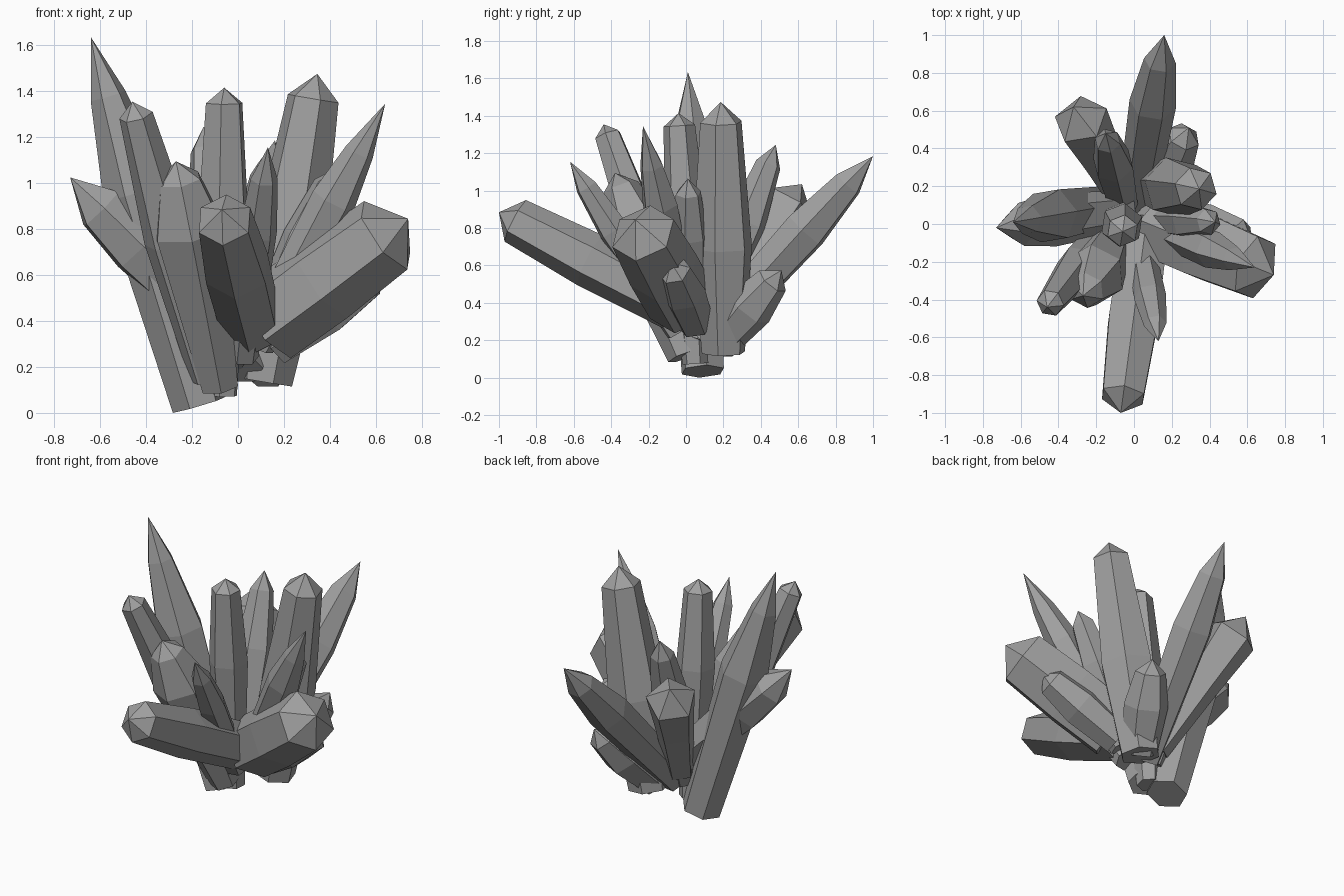
import bpy, bmesh
from math import cos, sin, radians, pi
from mathutils import Vector

if "Cube" in bpy.data.objects:
    bpy.data.objects.remove(bpy.data.objects["Cube"])

# Dark grey stone
stone = bpy.data.materials.new("dark_stone")
stone.diffuse_color = (.35, .35, .35, 1)
stone.use_nodes = True
stone.node_tree.nodes["Principled BSDF"].inputs["Base Color"].default_value = stone.diffuse_color


def crystal(name, base, tip, rings, turn=0, sides=6):
    """Faceted prism along base->tip; rings = (fraction along axis, radius)."""
    base, tip = Vector(base), Vector(tip)
    axis = tip - base
    d = axis.normalized()
    u = Vector((0, 0, 1)).cross(d).normalized()
    v = d.cross(u)
    bm = bmesh.new()
    loops = []
    for t, r in rings:
        loop = []
        for i in range(sides):
            a = radians(turn) + 2 * pi * i / sides
            loop.append(bm.verts.new(base + axis * t + (u * cos(a) + v * sin(a)) * r))
        loops.append(loop)
    apex = bm.verts.new(tip)
    bm.faces.new(loops[0][::-1])
    for i in range(sides):
        j = (i + 1) % sides
        for lo, hi in zip(loops, loops[1:]):
            bm.faces.new((lo[i], lo[j], hi[j], hi[i]))
        bm.faces.new((loops[-1][i], loops[-1][j], apex))
    bmesh.ops.recalc_face_normals(bm, faces=bm.faces[:])
    mesh = bpy.data.meshes.new(name)
    bm.to_mesh(mesh)
    bm.free()
    mesh.materials.append(stone)
    ob = bpy.data.objects.new(name, mesh)
    bpy.context.collection.objects.link(ob)
    return ob


# Upright crystals
crystal("tall_left_crystal", (-.17, .09, .04), (-.64, .01, 1.64),
        [(0, .12), (.58, .15), (.84, .08)], 30)
crystal("centre_crystal", (-.07, .05, .08), (-.06, -.04, 1.42),
        [(0, .07), (.6, .115), (.95, .085)], 15)
crystal("right_back_crystal", (.12, .2, .14), (.345, .185, 1.48),
        [(0, .12), (.42, .165), (.92, .115)], 20)
crystal("back_upright_crystal", (-.05, .08, .2), (-.15, .48, 1.25),
        [(0, .08), (.6, .11), (.9, .07)], 30)

# Front crystals
crystal("front_left_crystal", (-.13, -.01, .16), (-.46, -.44, 1.36),
        [(0, .08), (.5, .115), (.95, .075)], 30)
crystal("front_left_short_crystal", (-.08, -.01, .12), (-.27, -.38, 1.1),
        [(0, .09), (.35, .13), (.7, .17), (.92, .1)], 0)
crystal("front_low_crystal", (.06, -.03, .38), (-.07, -1.0, .89),
        [(0, .14), (.5, .15), (.91, .125)], 30)
crystal("front_slim_crystal", (.02, -.04, .25), (.13, -.62, 1.16),
        [(0, .07), (.6, .085), (.85, .06)], 0)

# Left and right crystals
crystal("left_crystal", (-.06, .07, .36), (-.73, -.02, 1.03),
        [(0, .11), (.55, .14), (.8, .115)], 0)
crystal("right_wide_crystal", (.13, -.02, .4), (.74, -.27, .85),
        [(0, .19), (.4, .195), (.84, .18)], 30)
crystal("right_pointed_crystal", (.08, 0, .3), (.64, -.23, 1.35),
        [(0, .08), (.6, .1), (.8, .065)], 0)
crystal("right_inner_crystal", (.08, .03, .3), (.43, .01, 1.07),
        [(0, .08), (.6, .1), (.9, .07)], 20)
crystal("right_low_crystal", (.16, .05, .3), (.62, -.08, .62),
        [(0, .1), (.5, .12), (.88, .09)], 10)

# Back crystals
crystal("back_long_crystal", (.01, .1, .2), (.16, 1.0, 1.19),
        [(0, .1), (.6, .125), (.85, .085)], 0)
crystal("back_left_crystal", (-.05, .13, .28), (-.32, .62, 1.04),
        [(0, .09), (.5, .12), (.86, .15)], 30, 5)
crystal("back_right_low_crystal", (.1, .17, .18), (.29, .51, .58),
        [(0, .1), (.5, .13), (.86, .09)], 0)

# Stand the cluster on the ground
bpy.context.view_layer.update()
low = min(v.co.z for o in bpy.data.objects for v in o.data.vertices)
for o in bpy.data.objects:
    o.location.z -= low
